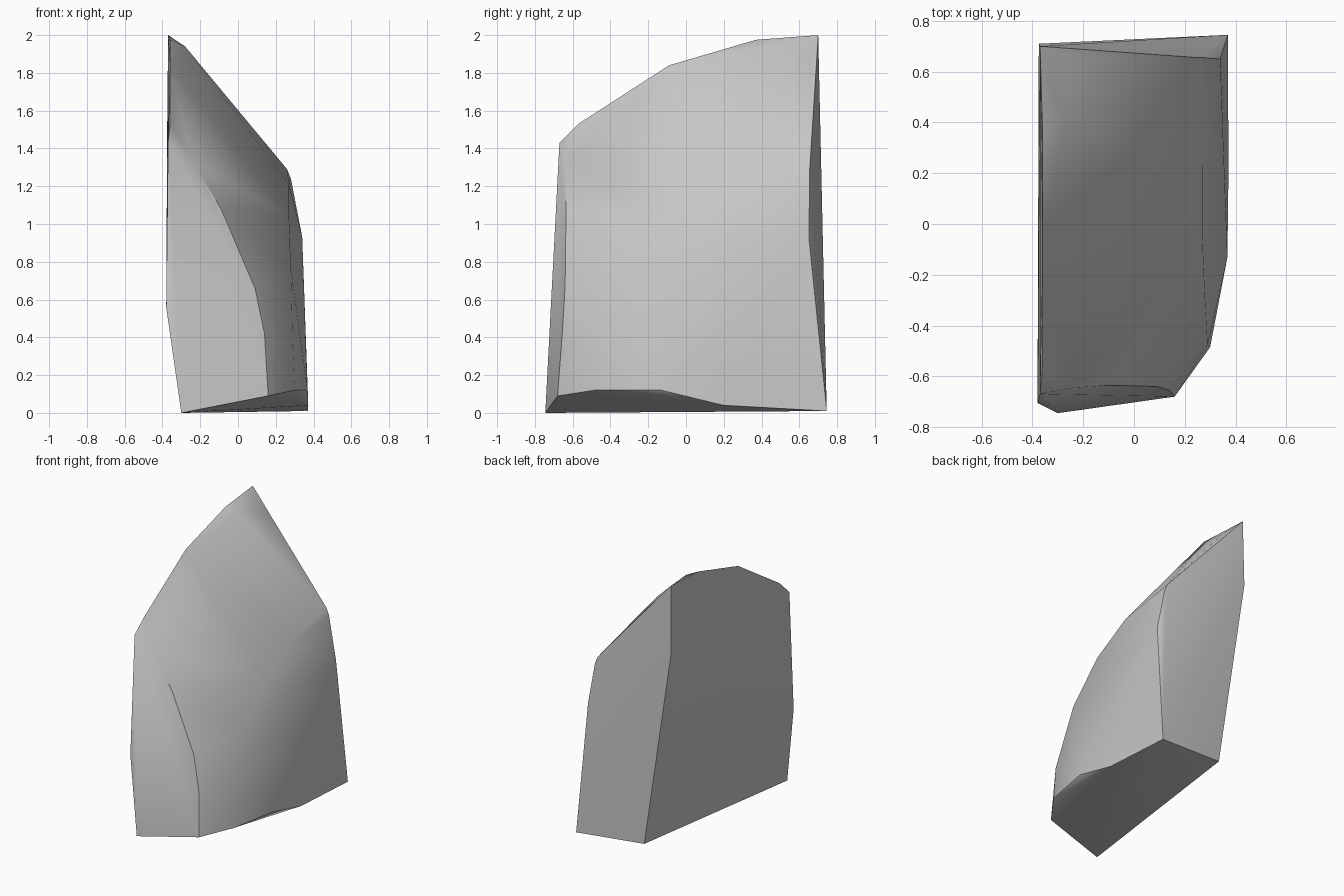
import bpy
import bmesh
import math

default_cube = bpy.data.objects.get("Cube")
if default_cube:
    bpy.data.objects.remove(default_cube, do_unlink=True)


def make_material(name, colour):
    material = bpy.data.materials.new(name)
    material.use_nodes = True
    material.diffuse_color = colour
    shader = next(n for n in material.node_tree.nodes if n.type == "BSDF_PRINCIPLED")
    shader.inputs["Base Color"].default_value = colour
    return material


def convex_block(name, outlines, material, sharp_angle):
    """Wrap a tight convex skin around the outlines of a chipped stone."""
    bm = bmesh.new()
    for outline in outlines:
        for point in outline:
            bm.verts.new(point)
    hull = bmesh.ops.convex_hull(bm, input=bm.verts)
    loose = {item for item in hull["geom_interior"] + hull["geom_unused"]
             if isinstance(item, bmesh.types.BMVert)}
    bmesh.ops.delete(bm, geom=list(loose), context="VERTS")
    # Merge nearly flat triangles into clean broken faces
    bmesh.ops.dissolve_limit(bm, angle_limit=math.radians(1.5),
                             verts=bm.verts, edges=bm.edges)
    bmesh.ops.recalc_face_normals(bm, faces=bm.faces)
    mesh = bpy.data.meshes.new(name)
    bm.to_mesh(mesh)
    bm.free()
    mesh.materials.append(material)
    block = bpy.data.objects.new(name, mesh)
    bpy.context.collection.objects.link(block)
    bpy.ops.object.select_all(action="DESELECT")
    bpy.context.view_layer.objects.active = block
    block.select_set(True)
    bpy.ops.object.shade_smooth_by_angle(angle=sharp_angle)
    return block


# Rim of the front break, with its curved outer side
front_rim = [(-.37, -.67, 1.43), (-.24, -.645, 1.33), (-.09, -.635, 1.08),
             (.09, -.64, .66), (.14, -.655, .42), (.16, -.68, .09),
             (-.3, -.745, 0), (-.38, -.705, .56)]
# Arched crest along the flat side, rounded off near the peak
crest = [(-.36, -.57, 1.53), (-.36, -.09, 1.84), (-.36, .37, 1.975), (-.28, .4, 1.94)]
# Rim of the back break
back_rim = [(-.37, .7, 2), (-.22, .655, 1.86), (.26, .655, 1.29),
            (.28, .655, 1.24), (.34, .65, .93), (.37, .745, .01),
            (-.155, .705, .05), (-.375, .71, 1.5)]
# Soft shoulder running down the outer side
shoulder = [(.27, .235, 1.21), (.27, -.06, 1.04), (.28, -.3, .765),
            (.29, -.475, .355), (.3, -.485, .12)]
# Chamfered lower edge
lower_edge = [(.368, -.13, .12), (.372, .2, .04)]

stone_grey = make_material("stone grey", (.57, .57, .57, 1))
convex_block("rock_chunk", [front_rim, crest, back_rim, shoulder, lower_edge],
             stone_grey, math.radians(36))
